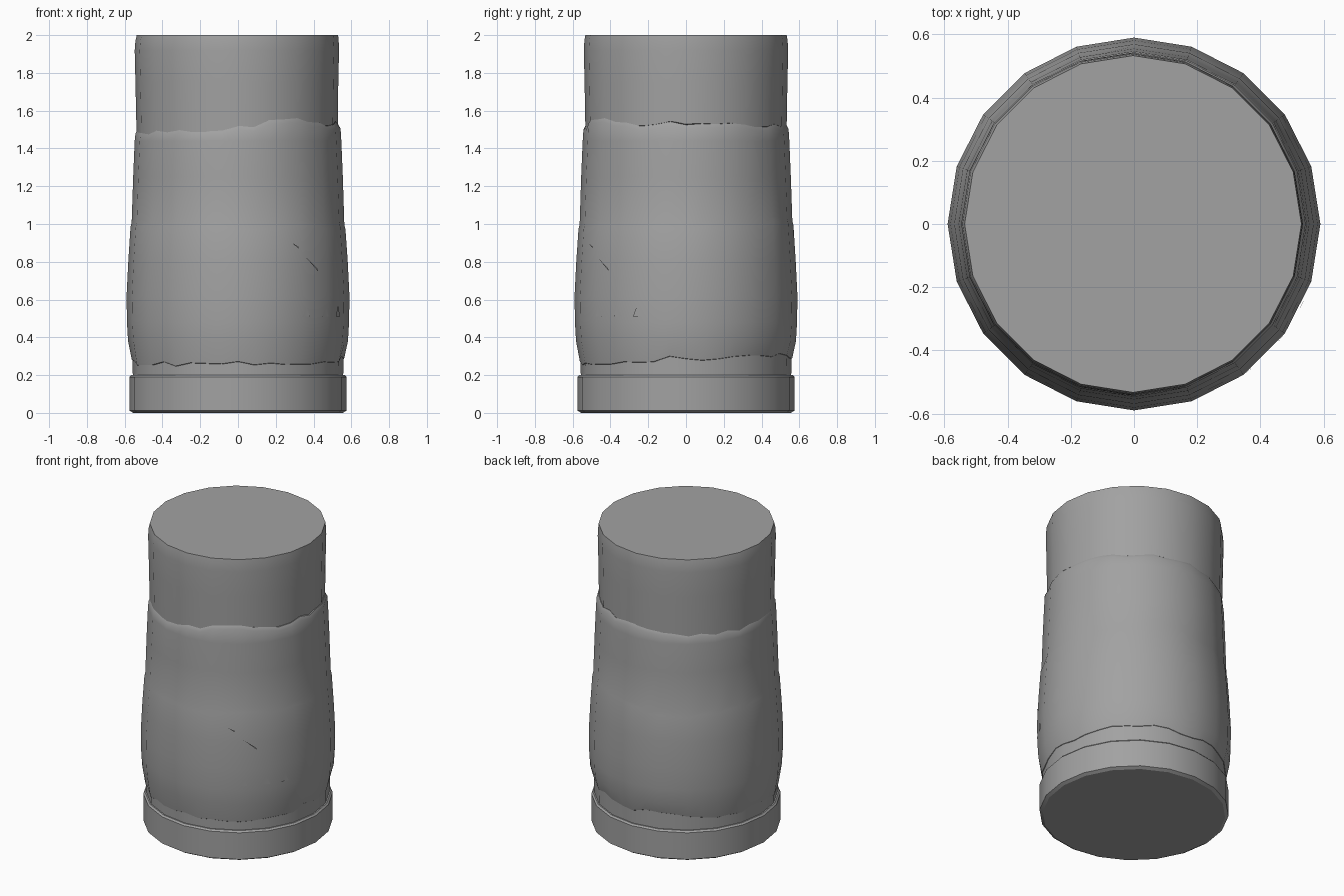
import bpy
import bmesh
import math
import random

random.seed(4)
SIDES = 20
COLS = SIDES * 2  # extra column in the middle of each flat side

cube = bpy.data.objects.get("Cube")
if cube:
    bpy.data.objects.remove(cube)

grey = bpy.data.materials.new("plain_grey")
grey.use_nodes = True
colour = (0.36, 0.36, 0.36, 1)
grey.diffuse_color = colour
bsdf = next(n for n in grey.node_tree.nodes if n.type == 'BSDF_PRINCIPLED')
bsdf.inputs["Base Color"].default_value = colour
bsdf.inputs["Roughness"].default_value = 0.8


def finish(name, bm, angle=28):
    bmesh.ops.recalc_face_normals(bm, faces=bm.faces)
    mesh = bpy.data.meshes.new(name)
    bm.to_mesh(mesh)
    bm.free()
    mesh.materials.append(grey)
    obj = bpy.data.objects.new(name, mesh)
    bpy.context.collection.objects.link(obj)
    bpy.ops.object.select_all(action='DESELECT')
    obj.select_set(True)
    bpy.context.view_layer.objects.active = obj
    bpy.ops.object.shade_smooth_by_angle(angle=math.radians(angle))
    return obj


def wave(name, a):
    """Uneven height of a fabric seam around the body."""
    if name == "top":
        return 0.02 * math.cos(a) + 0.04 * math.exp(-((a - 5.25) / 0.3) ** 2)
    if name == "middle":
        return 0.03 * math.sin(2 * a) * max(0, math.sin(a))
    if name == "bottom":
        return 0.02 * math.sin(a) + 0.01 * math.cos(a)
    return 0


def lathe(name, rings):
    """Loft rings of (z, radius, x shift, seam name), capped at both ends."""
    bm = bmesh.new()
    loops = []
    jitter = {k: [random.uniform(-0.014, 0.014) for _ in range(COLS)]
              for k in ("top", "middle", "bottom")}
    for z, radius, shift, seam in rings:
        loop = []
        for i in range(COLS):
            a = 2 * math.pi * i / COLS
            r = radius * (math.cos(math.pi / SIDES) if i % 2 else 1)
            h = z + wave(seam, a) + (jitter[seam][i] if seam else 0)
            loop.append(bm.verts.new((r * math.cos(a) + shift,
                                      r * math.sin(a), h)))
        loops.append(loop)
    for low, high in zip(loops, loops[1:]):
        for i in range(COLS):
            j = (i + 1) % COLS
            bm.faces.new((low[i], low[j], high[j], high[i]))
    bm.faces.new(loops[0])
    bm.faces.new(loops[-1])
    return finish(name, bm)


# Base ring with a small bevel at each rim
lathe("base_ring", [(0, 0.555, 0, ""), (0.012, 0.575, 0, ""),
                    (0.19, 0.575, 0, ""), (0.2, 0.565, 0, "")])

# Lower collar tucked into the base
lathe("lower_collar", [(0.1, 0.555, 0, ""), (0.2, 0.557, 0, ""),
                       (0.34, 0.56, 0, "")])

# Bulging body, with a fold at mid height and an overlapping upper lip
lathe("body", [(0.27, 0.545, 0, "bottom"), (0.28, 0.562, 0, "bottom"),
               (0.38, 0.582, 0, ""), (0.48, 0.588, 0, ""),
               (0.62, 0.59, 0, ""), (0.8, 0.581, 0, ""),
               (0.98, 0.569, 0, "middle"), (1.005, 0.563, 0, "middle"),
               (1.25, 0.555, 0, ""), (1.44, 0.547, 0, ""),
               (1.49, 0.543, 0, "top"), (1.51, 0.532, 0, "top")])

# Straight neck with a softly rounded flat top
lathe("neck", [(1.4, 0.53, -0.005, ""), (1.52, 0.533, -0.005, ""),
               (1.75, 0.537, -0.006, ""), (1.92, 0.541, -0.006, ""),
               (1.97, 0.538, -0.005, ""), (2.0, 0.533, -0.003, "")])


def scar(name, points):
    """Thin fold lying on the body, from (angle in degrees, z) points."""
    bm = bmesh.new()
    verts = []
    for deg, z in points:
        a = math.radians(deg)
        verts.append(bm.verts.new((0.589 * math.cos(a), 0.589 * math.sin(a), z)))
    face = bm.faces.new(verts)
    bmesh.ops.solidify(bm, geom=[face], thickness=0.006)
    return finish(name, bm)


# Small creases and nicks on the front left side
scar("upper_crease", [(-61, 0.9), (-57, 0.87), (-57, 0.88)])
scar("lower_crease", [(-52, 0.82), (-44, 0.75), (-44, 0.76)])
for n, (deg, size) in enumerate([(-52, 0.05), (-38, 0.06), (-26, 0.06)]):
    scar(f"nick_{n + 1}", [(deg - 2.5, 0.51), (deg + 2.5, 0.51), (deg, 0.51 + size)])
